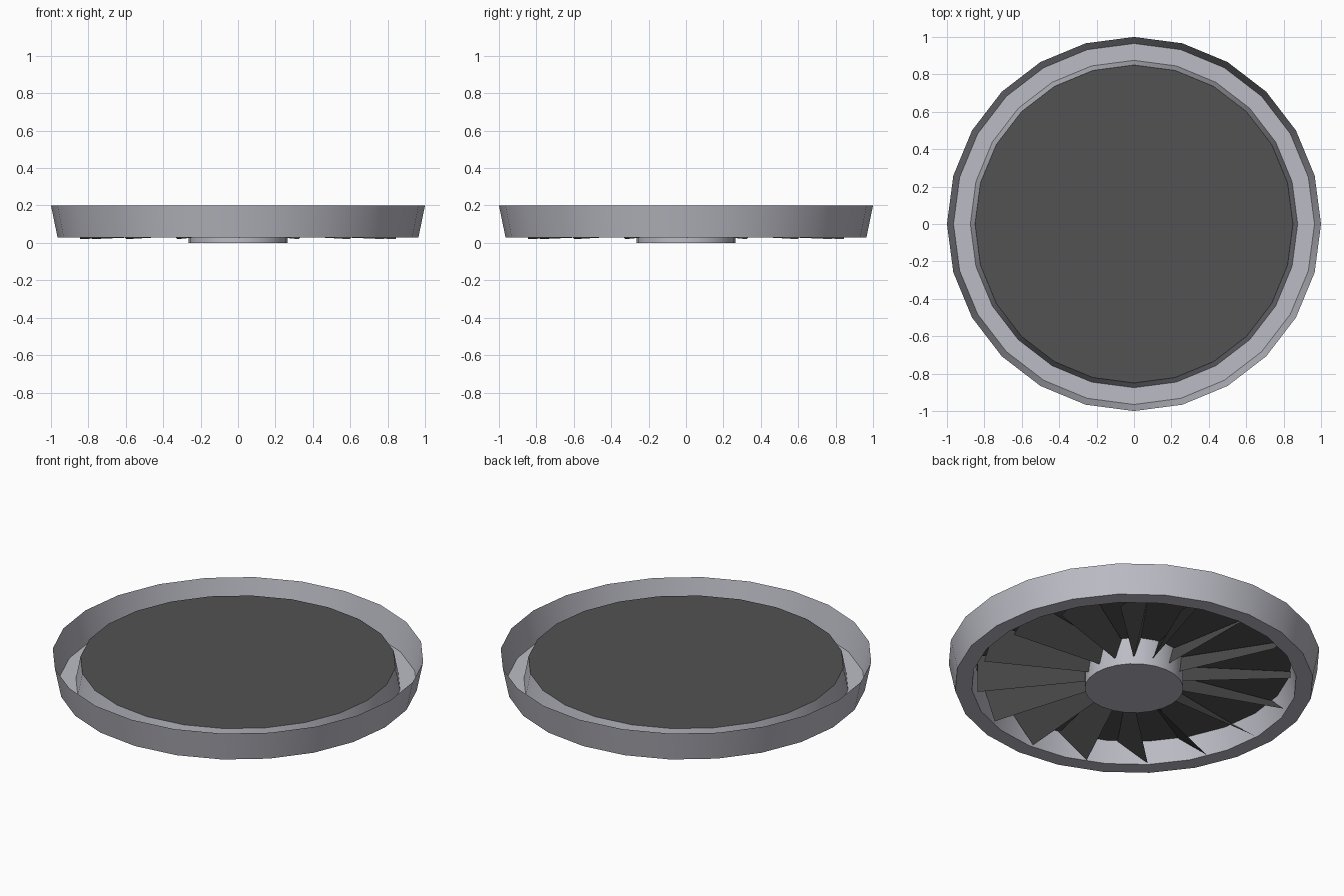
import bpy, bmesh, math

if "Cube" in bpy.data.objects:
    bpy.data.objects.remove(bpy.data.objects["Cube"])

SIDES, BLADES = 24, 16
DISC_R, DISC_Z = 0.85, 0.16


def material(name, rgb):
    m = bpy.data.materials.new(name)
    m.diffuse_color = (*rgb, 1)
    m.use_nodes = True
    m.node_tree.nodes["Principled BSDF"].inputs["Base Color"].default_value = m.diffuse_color
    return m


silver = material("light_metal", (0.50, 0.50, 0.56))
dark = material("dark_grey", (0.085, 0.085, 0.087))


def polar(r, deg, z):
    a = math.radians(deg)
    return (r * math.cos(a), r * math.sin(a), z)


def make(name, bm, mat, smooth=False):
    me = bpy.data.meshes.new(name)
    bm.to_mesh(me)
    bm.free()
    me.materials.append(mat)
    ob = bpy.data.objects.new(name, me)
    bpy.context.collection.objects.link(ob)
    if smooth:
        bpy.ops.object.select_all(action='DESELECT')
        ob.select_set(True)
        bpy.context.view_layer.objects.active = ob
        bpy.ops.object.shade_smooth_by_angle(angle=math.radians(35))
    return ob


def revolve(name, profile, mat, cap_first=False, smooth=True):
    """Turn an (r, z) profile around z; faces point to the right of travel."""
    bm = bmesh.new()
    rings = [[bm.verts.new(polar(r, 360 * i / SIDES, z)) for i in range(SIDES)]
             for r, z in profile]
    for a, b in zip(rings, rings[1:]):
        for i in range(SIDES):
            j = (i + 1) % SIDES
            bm.faces.new((a[i], b[i], b[j], a[j]))
    if cap_first:
        bm.faces.new(rings[0])
    return make(name, bm, mat, smooth)


# Open shell: flared outer wall, flat floor ring, inner wall up to the disc
revolve("housing_ring", [(1.0, 0.2), (0.965, 0.03), (0.875, 0.03), (0.85, DISC_Z)], silver)

# Dark backing disc
revolve("backing_disc", [(DISC_R, DISC_Z)], dark, cap_first=True, smooth=False)

# Central hub below the disc
hub = revolve("hub", [(0.265, 0.0), (0.265, DISC_Z)], silver, cap_first=True)
bm = bmesh.new()
bm.from_mesh(hub.data)
bmesh.ops.recalc_face_normals(bm, faces=bm.faces)
for f in bm.faces:
    if len(f.verts) == SIDES and f.normal.z > 0:
        f.normal_flip()
bm.to_mesh(hub.data)
bm.free()

# Slanted blades between hub and inner wall
bm = bmesh.new()
for k in range(BLADES):
    a = 360 * k / BLADES
    corners = [(0.24, a + 5, 0.045), (0.24, a + 13, 0.155),
               (0.845, a + 11, 0.155), (0.845, a, 0.02)]
    bm.faces.new([bm.verts.new(polar(*c)) for c in corners])
for f in bm.faces:
    f.normal_update()
    if f.normal.z > 0:
        f.normal_flip()
make("fan_blades", bm, dark)
